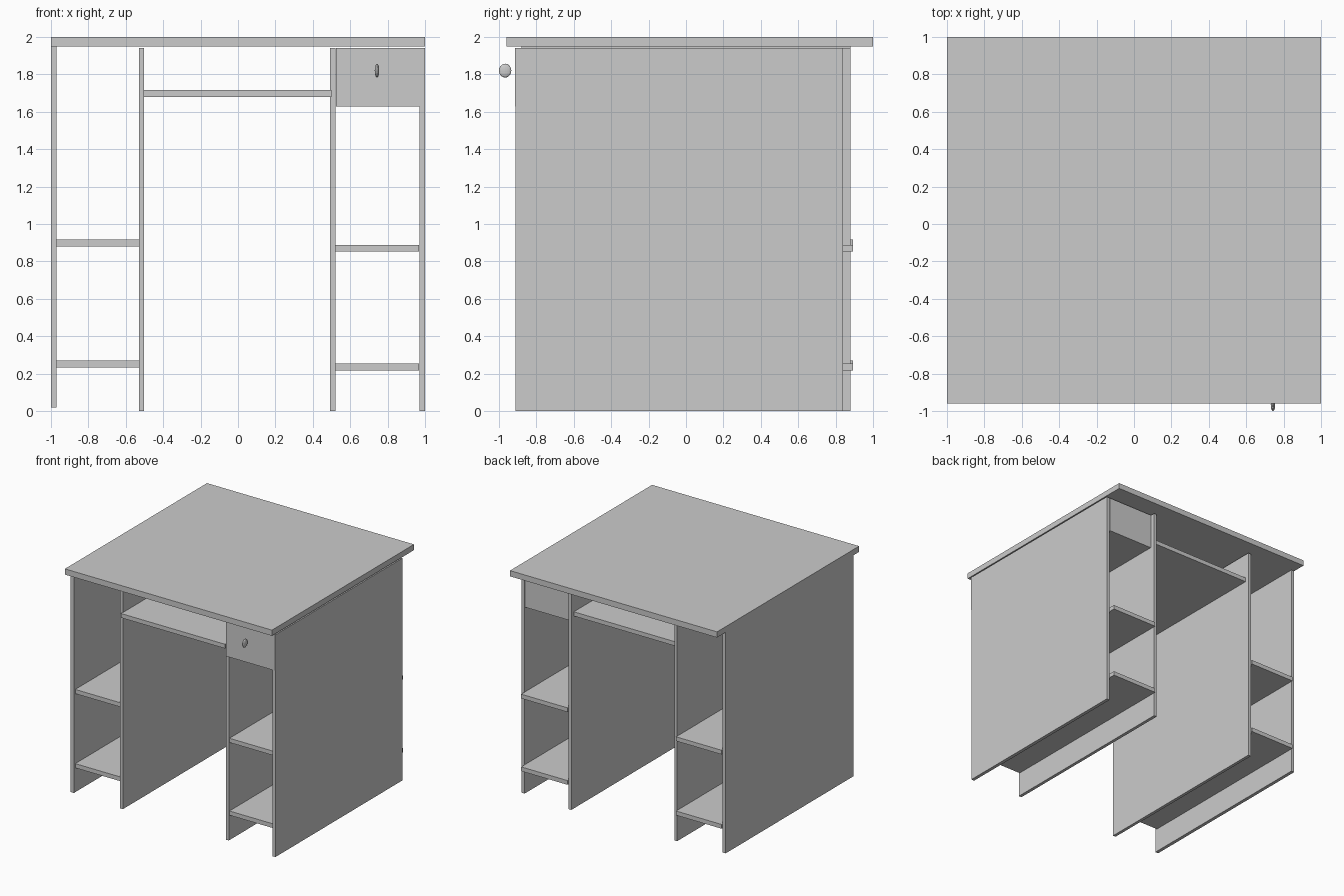
import bpy

if "Cube" in bpy.data.objects:
    bpy.data.objects.remove(bpy.data.objects["Cube"])


def box(name, x, y, z):
    """Axis-aligned board given by its (min, max) extents."""
    bpy.ops.mesh.primitive_cube_add(size=1)
    ob = bpy.context.object
    ob.name = name
    ob.location = [(a + b) / 2 for a, b in (x, y, z)]
    ob.scale = [b - a for a, b in (x, y, z)]
    bpy.ops.object.transform_apply(location=False, rotation=False, scale=True)
    return ob


# Table top
box("table_top", (-1, 1), (-0.96, 1), (1.95, 2))

# Upright panels
box("left_outer_panel", (-1, -0.97), (-0.88, 0.88), (0.02, 1.95))
box("left_inner_panel", (-0.53, -0.503), (-0.87, 0.88), (0, 1.94))
box("right_inner_panel", (0.492, 0.52), (-0.87, 0.88), (0, 1.94))
box("right_outer_panel", (0.97, 1), (-0.912, 0.84), (0, 1.94))

# Side shelves
for side, x, heights in (("left", (-0.97, -0.53), (0.232, 0.88)),
                         ("right", (0.52, 0.967), (0.217, 0.852))):
    for level, z in zip(("lower", "upper"), heights):
        box(f"{side}_{level}_shelf", x, (-0.86, 0.893), (z, z + 0.037))

# Keyboard tray between the inner panels
box("keyboard_tray", (-0.506, 0.5), (-0.893, 0.845), (1.68, 1.717))

# Drawer with a front that overlaps the outer panel
box("drawer_body", (0.523, 0.968), (-0.9, 0.84), (1.628, 1.94))
box("drawer_front", (0.523, 1), (-0.915, -0.89), (1.628, 1.942))

# Flattened round drawer knob
bpy.ops.mesh.primitive_uv_sphere_add(segments=16, ring_count=10, radius=1,
                                     location=(0.743, -0.967, 1.82))
knob = bpy.context.object
knob.name = "drawer_knob"
knob.scale = (0.012, 0.033, 0.037)
bpy.ops.object.transform_apply(location=False, rotation=False, scale=True)
